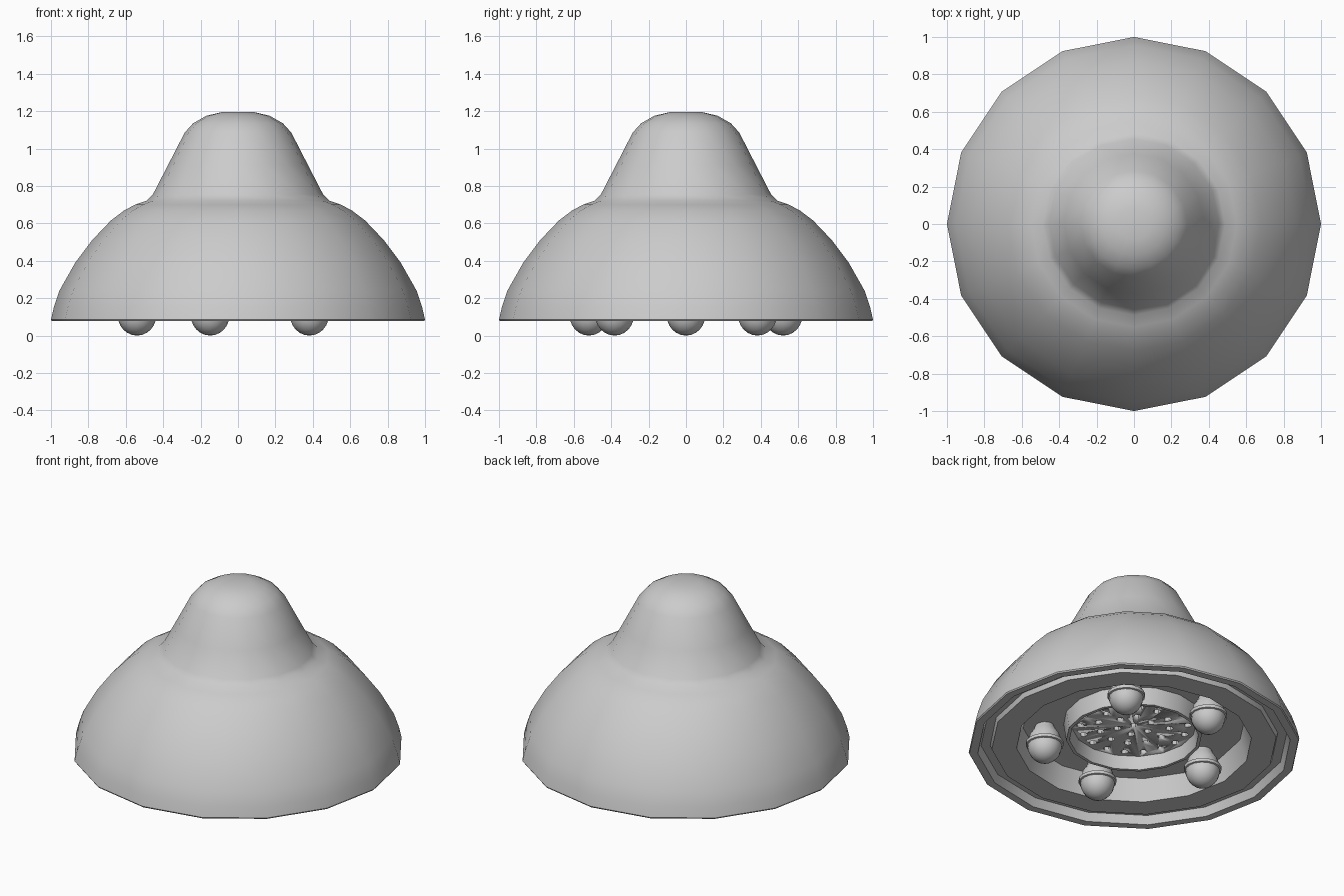
import bpy, bmesh, math
from math import sin, cos, pi, radians

if "Cube" in bpy.data.objects:
    bpy.data.objects.remove(bpy.data.objects["Cube"])


def finish(bm, name, angle=35):
    bmesh.ops.remove_doubles(bm, verts=bm.verts, dist=1e-5)
    bmesh.ops.recalc_face_normals(bm, faces=bm.faces)
    me = bpy.data.meshes.new(name)
    bm.to_mesh(me)
    bm.free()
    ob = bpy.data.objects.new(name, me)
    bpy.context.collection.objects.link(ob)
    bpy.ops.object.select_all(action='DESELECT')
    ob.select_set(True)
    bpy.context.view_layer.objects.active = ob
    bpy.ops.object.shade_smooth_by_angle(angle=radians(angle))
    return ob


def lathe(name, profile, sides, loc=(0, 0), closed=False, angle=35):
    # revolve an (r, z) profile around a vertical axis
    bm = bmesh.new()
    rings = [[bm.verts.new((loc[0] + r * cos(2 * pi * i / sides),
                            loc[1] + r * sin(2 * pi * i / sides), z))
              for i in range(sides)] if r > 0 else [bm.verts.new((*loc, z))] * sides
             for r, z in profile]
    pairs = list(zip(rings, rings[1:]))
    if closed:
        pairs.append((rings[-1], rings[0]))
    for a, b in pairs:
        for i in range(sides):
            j = (i + 1) % sides
            vs = list(dict.fromkeys((a[i], a[j], b[j], b[i])))
            bm.faces.new(vs)
    return finish(bm, name, angle)


# Bell-shaped housing: outer skin, rim lip, underside plate and ring channel
lathe("housing", [
    (0, 1.195), (0.085, 1.195), (0.17, 1.175), (0.24, 1.135), (0.285, 1.085),
    (0.375, 0.91), (0.455, 0.755), (0.487, 0.722), (0.55, 0.70), (0.61, 0.668),
    (0.68, 0.615), (0.78, 0.51), (0.87, 0.39), (0.955, 0.24), (0.985, 0.15),
    (1.0, 0.085), (0.995, 0.077), (0.945, 0.077), (0.925, 0.13),
    (0.87, 0.13), (0.86, 0.10), (0.71, 0.10), (0.67, 0.24), (0.0, 0.27)], 16)

# Central speaker ring
lathe("grille_ring", [(0.43, 0.28), (0.41, 0.14), (0.39, 0.14), (0.375, 0.23),
                      (0.375, 0.28)], 16, closed=True)

# Perforated grille plate, with six-sided holes in concentric rings
grille = lathe("grille", [(0, 0.225), (0.39, 0.225), (0.39, 0.255), (0, 0.255)], 16)
bm = bmesh.new()
for ring in range(4):
    n = max(1, ring * 6)
    for k in range(n):
        a = 2 * pi * k / n
        res = bmesh.ops.create_cone(bm, cap_ends=True, segments=6, radius1=0.024,
                                    radius2=0.024, depth=0.1)
        bmesh.ops.translate(bm, verts=res['verts'],
                            vec=(0.108 * ring * cos(a), 0.108 * ring * sin(a), 0.24))
holes = finish(bm, "grille_holes_cutter")
holes.hide_render = True
holes.hide_set(True)
mod = grille.modifiers.new("holes", 'BOOLEAN')
mod.operation = 'DIFFERENCE'
mod.object = holes
mod.solver = 'EXACT'

# Five lamps hanging in the channel: bulb, collar and domed socket
lamp = [(0, 0.0)] + [(0.104 * sin(t * pi / 12), 0.11 - 0.11 * cos(t * pi / 12))
                     for t in range(1, 7)]
lamp += [(0.114, 0.113), (0.114, 0.133), (0.10, 0.14), (0.092, 0.18),
         (0.07, 0.215), (0.05, 0.26)]
for n, deg in enumerate((180, 106, -106, 45, -45)):
    a = radians(deg)
    lathe(f"lamp_{n + 1}", lamp, 16, (0.54 * cos(a), 0.54 * sin(a)))
